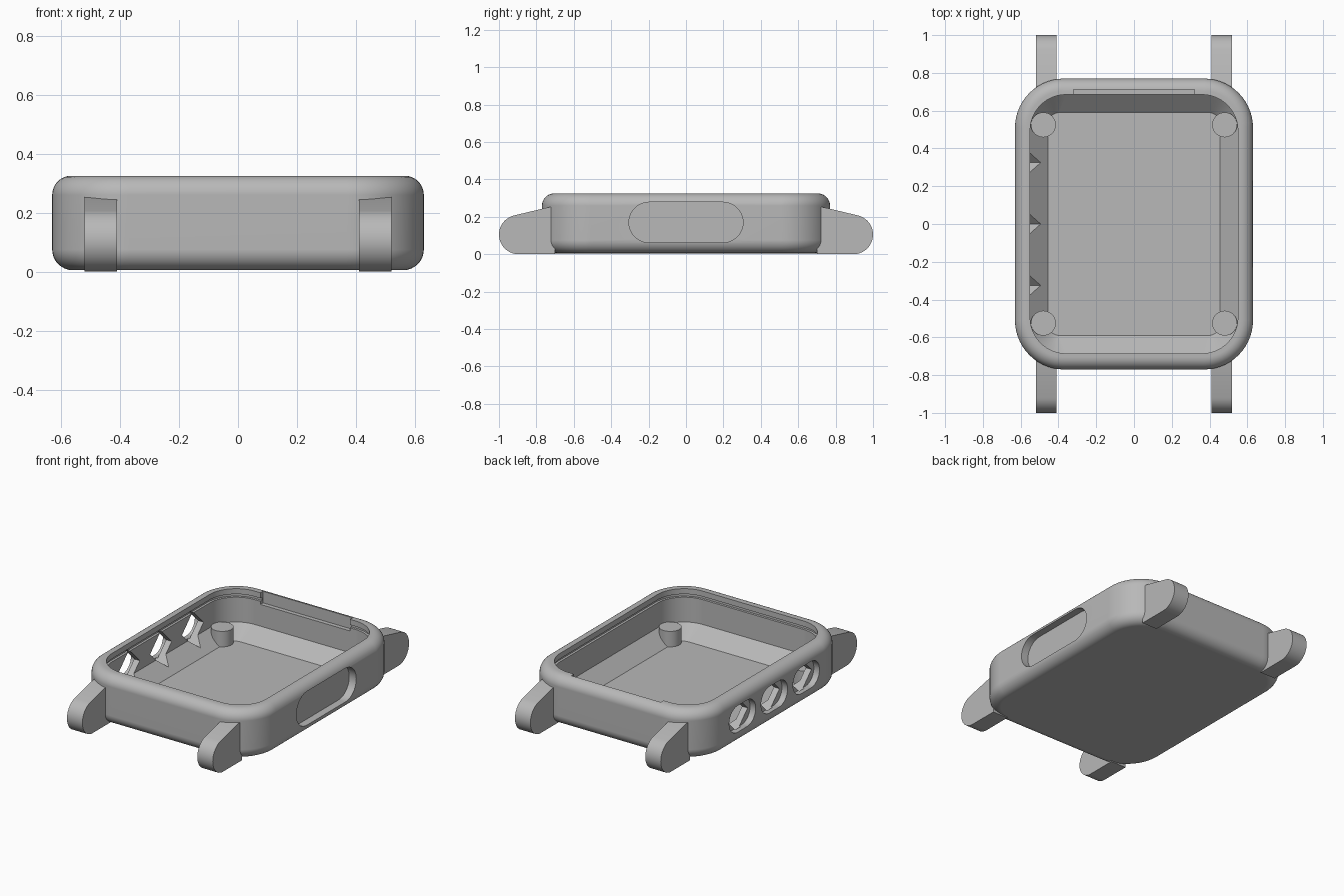
import bpy, bmesh
from math import pi, sin, cos

cube = bpy.data.objects.get("Cube")
if cube:
    bpy.data.objects.remove(cube, do_unlink=True)

GREY = (0.48, 0.48, 0.48, 1)
mat = bpy.data.materials.new("plain grey")
mat.use_nodes = True
mat.diffuse_color = GREY
mat.node_tree.nodes["Principled BSDF"].inputs["Base Color"].default_value = GREY


def make(name, bm):
    bmesh.ops.recalc_face_normals(bm, faces=bm.faces)
    mesh = bpy.data.meshes.new(name)
    bm.to_mesh(mesh)
    bm.free()
    mesh.materials.append(mat)
    obj = bpy.data.objects.new(name, mesh)
    bpy.context.collection.objects.link(obj)
    return obj


def arc(cx, cy, r, a0, a1, n):
    return [(cx + r * cos(a0 + (a1 - a0) * i / n),
             cy + r * sin(a0 + (a1 - a0) * i / n)) for i in range(n + 1)]


def rounded_rect(hx, hy, r):
    pts = []
    for k, (sx, sy) in enumerate([(1, 1), (-1, 1), (-1, -1), (1, -1)]):
        pts += arc(sx * (hx - r), sy * (hy - r), r, k * pi / 2, (k + 1) * pi / 2, 14)
    return pts


def stadium(cy, cz, half, r):
    return (arc(cy + half - r, cz, r, -pi / 2, pi / 2, 20)
            + arc(cy - half + r, cz, r, pi / 2, 3 * pi / 2, 20))


def prism(name, outline, x0, x1):
    """Extrude a (y, z) outline along x."""
    bm = bmesh.new()
    ends = [[bm.verts.new((x, y, z)) for y, z in outline] for x in (x0, x1)]
    n = len(outline)
    for ring in ends:
        bm.faces.new(ring)
    for i in range(n):
        j = (i + 1) % n
        bm.faces.new((ends[0][i], ends[0][j], ends[1][j], ends[1][i]))
    return make(name, bm)


def smooth(obj):
    bpy.ops.object.select_all(action='DESELECT')
    obj.select_set(True)
    bpy.context.view_layer.objects.active = obj
    bpy.ops.object.shade_smooth_by_angle(angle=0.5)


# Case: outer fillets, rim, lip groove, inner wall, sloped foot and floor
HX, HY, R = 0.63, 0.77, 0.26
BOTTOM, TOP = 0.005, 0.325
rings = []
for d, z in arc(0.07, BOTTOM + 0.07, 0.07, 3 * pi / 2, pi, 8):
    rings.append((HX - d, HY - d, R - d, z))
for d, z in arc(0.065, TOP - 0.065, 0.065, pi, pi / 2, 8):
    rings.append((HX - d, HY - d, R - d, z))
IX, IY, IR = 0.55, 0.685, 0.19
for grow, z in [(0, TOP), (0, 0.29), (0.015, 0.29), (0.015, 0.27), (0, 0.27), (0, 0.11)]:
    rings.append((IX + grow, IY + grow, IR + grow, z))
rings.append((0.455, 0.59, 0.06, 0.025))

bm = bmesh.new()
loops = [[bm.verts.new((x, y, z)) for x, y in rounded_rect(hx, hy, r)]
         for hx, hy, r, z in rings]
for a, b in zip(loops, loops[1:]):
    for i in range(len(a)):
        j = (i + 1) % len(a)
        bm.faces.new((a[i], a[j], b[j], b[i]))
bm.faces.new(loops[0])
bm.faces.new(loops[-1])
case = make("case", bm)

# Cutters: side recess, back rim notch, three ports with diamond passages
cutters = [
    prism("recess_cutter", stadium(0, 0.17, 0.305, 0.108), 0.58, 0.8),
    prism("notch_cutter", [(0.6, 0.25), (0.712, 0.25), (0.712, 0.4), (0.6, 0.4)], -0.32, 0.32),
]
for y in (-0.325, 0, 0.325):
    cutters.append(prism("port_cutter", stadium(y, 0.17, 0.135, 0.085), -0.8, -0.59))
    d = 0.11
    diamond = [(y - d, 0.17), (y, 0.17 - d), (y + d, 0.17), (y, 0.17 + d)]
    cutters.append(prism("passage_cutter", diamond, -0.6, -0.4))

bpy.context.view_layer.objects.active = case
for cutter in cutters:
    cutter.hide_render = True
    mod = case.modifiers.new("cut", 'BOOLEAN')
    mod.operation = 'DIFFERENCE'
    mod.solver = 'EXACT'
    mod.object = cutter
    bpy.ops.object.modifier_apply(modifier=mod.name)
    bpy.data.objects.remove(cutter, do_unlink=True)
smooth(case)
case.modifiers.new("even shading", 'WEIGHTED_NORMAL').keep_sharp = True

# Strap lugs and corner pegs
lug_profile = ([(0.70, 0.0)] + arc(0.895, 0.105, 0.105, -pi / 2, 0.42 * pi, 20)
               + [(0.74, 0.25), (0.70, 0.255)])
for sx, side in ((1, "left"), (-1, "right")):
    for sy, end in ((1, "back"), (-1, "front")):
        outline = [(sy * y, z) for y, z in lug_profile]
        smooth(prism(f"{end}_{side}_lug", outline, sx * 0.41, sx * 0.52))
        bpy.ops.mesh.primitive_cylinder_add(
            vertices=40, radius=0.066, depth=0.11,
            location=(sx * 0.48, sy * 0.525, 0.07))
        peg = bpy.context.object
        peg.name = f"{end}_{side}_peg"
        peg.data.materials.append(mat)
        smooth(peg)
